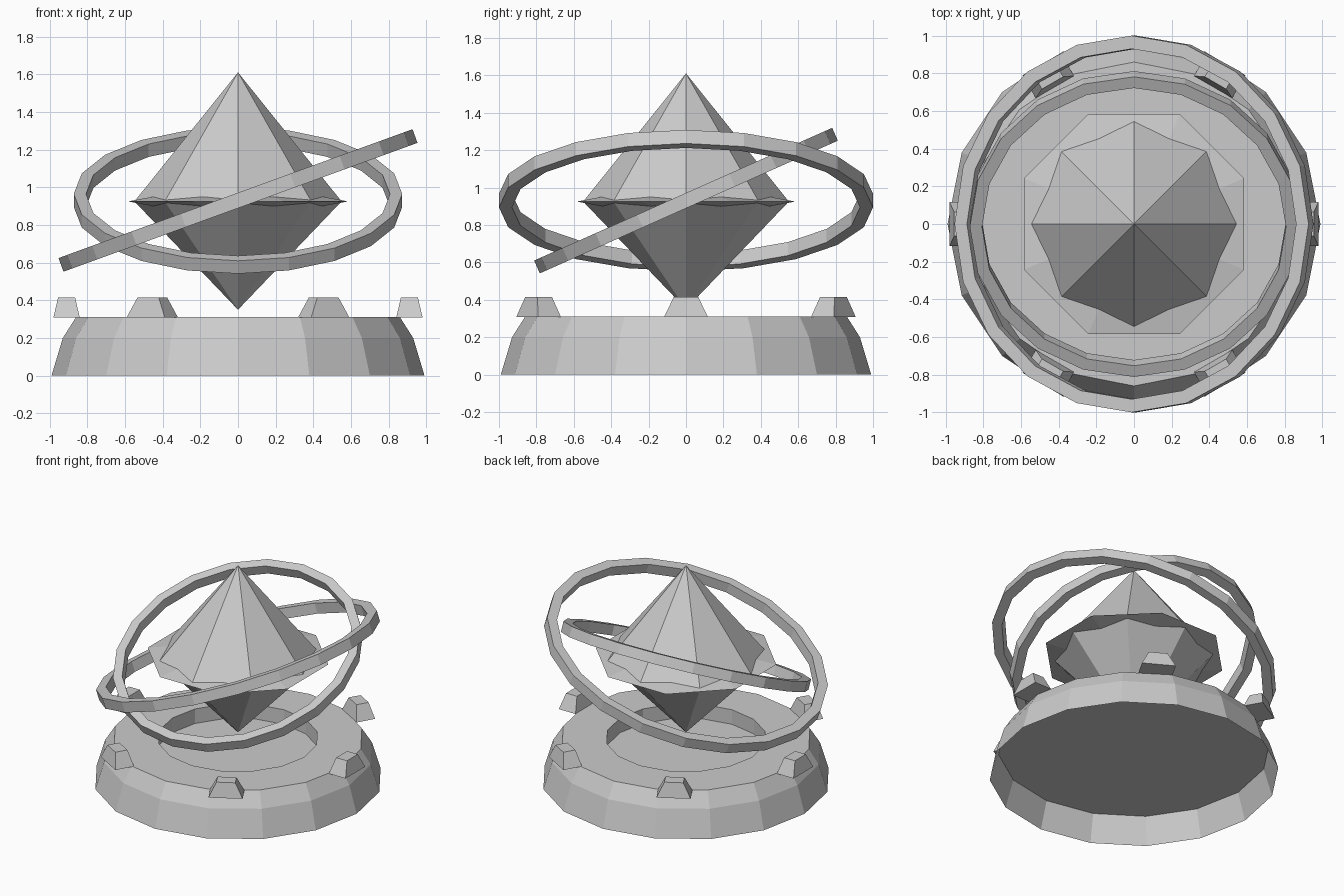
import bpy, bmesh, math
from mathutils import Matrix

if "Cube" in bpy.data.objects:
    bpy.data.objects.remove(bpy.data.objects["Cube"])

stone = bpy.data.materials.new("plain_grey")
stone.diffuse_color = (0.6, 0.6, 0.6, 1)
stone.use_nodes = True
stone.node_tree.nodes["Principled BSDF"].inputs["Base Color"].default_value = stone.diffuse_color


def finish(name, bm):
    me = bpy.data.meshes.new(name)
    bmesh.ops.recalc_face_normals(bm, faces=bm.faces)
    bm.to_mesh(me)
    bm.free()
    me.materials.append(stone)
    ob = bpy.data.objects.new(name, me)
    bpy.context.collection.objects.link(ob)
    return ob


def lathe(name, profile, sides, closed=False, turn=0.0):
    """Spin (radius, z) points around z; radius 0 gives a pole."""
    bm = bmesh.new()
    rows = []
    for r, z in profile:
        if r == 0:
            rows.append([bm.verts.new((0, 0, z))] * sides)
        else:
            a = [turn + math.tau * i / sides for i in range(sides)]
            rows.append([bm.verts.new((r * math.cos(t), r * math.sin(t), z)) for t in a])
    pairs = list(zip(rows, rows[1:]))
    if closed:
        pairs.append((rows[-1], rows[0]))
    for lo, hi in pairs:
        for i in range(sides):
            j = (i + 1) % sides
            quad = [lo[i], lo[j], hi[j], hi[i]]
            bm.faces.new(list(dict.fromkeys(quad)))
    return finish(name, bm)


# Pedestal: flared shell open underneath, bevelled rim, sunken well with floor
lathe("pedestal", [(0.99, 0), (0.93, 0.2), (0.86, 0.31), (0.55, 0.31), (0.55, 0.2)], 16)
lathe("pedestal_floor", [(0.93, 0.2), (0, 0.2)], 16)

# Six tapered blocks around the rim
for k in range(6):
    bm = bmesh.new()
    bmesh.ops.create_cube(bm, size=1)
    for v in bm.verts:
        top = v.co.z > 0
        v.co.x = v.co.x * (0.09 if top else 0.14) + 0.91
        v.co.y *= 0.13 if top else 0.235
        v.co.z = 0.415 if top else 0.308
    bm.transform(Matrix.Rotation(k * math.tau / 6, 4, "Z"))
    finish(f"rim_block_{k + 1}", bm)

# Floating crystal: two octagonal pyramids with a thin lens-shaped collar
MID = 0.925
lathe("crystal", [(0, 0.35), (0.55, MID), (0, 1.61)], 8)
lathe("crystal_collar", [(0, MID - 0.11), (0.632, MID), (0, MID + 0.11)], 8, turn=math.pi / 8)


# Two tilted rings
def ring(name, outer, inner, height, axis, tilt):
    h = height / 2
    ob = lathe(name, [(outer, -h), (outer, h), (inner, h), (inner, -h)], 20, closed=True)
    ob.data.transform(Matrix.Translation((0, 0, MID + 0.005))
                      @ Matrix.Rotation(math.radians(tilt), 4, axis))


ring("outer_ring", 1.0, 0.93, 0.077, "Y", -20)
ring("inner_ring", 0.872, 0.807, 0.075, "X", 24)
